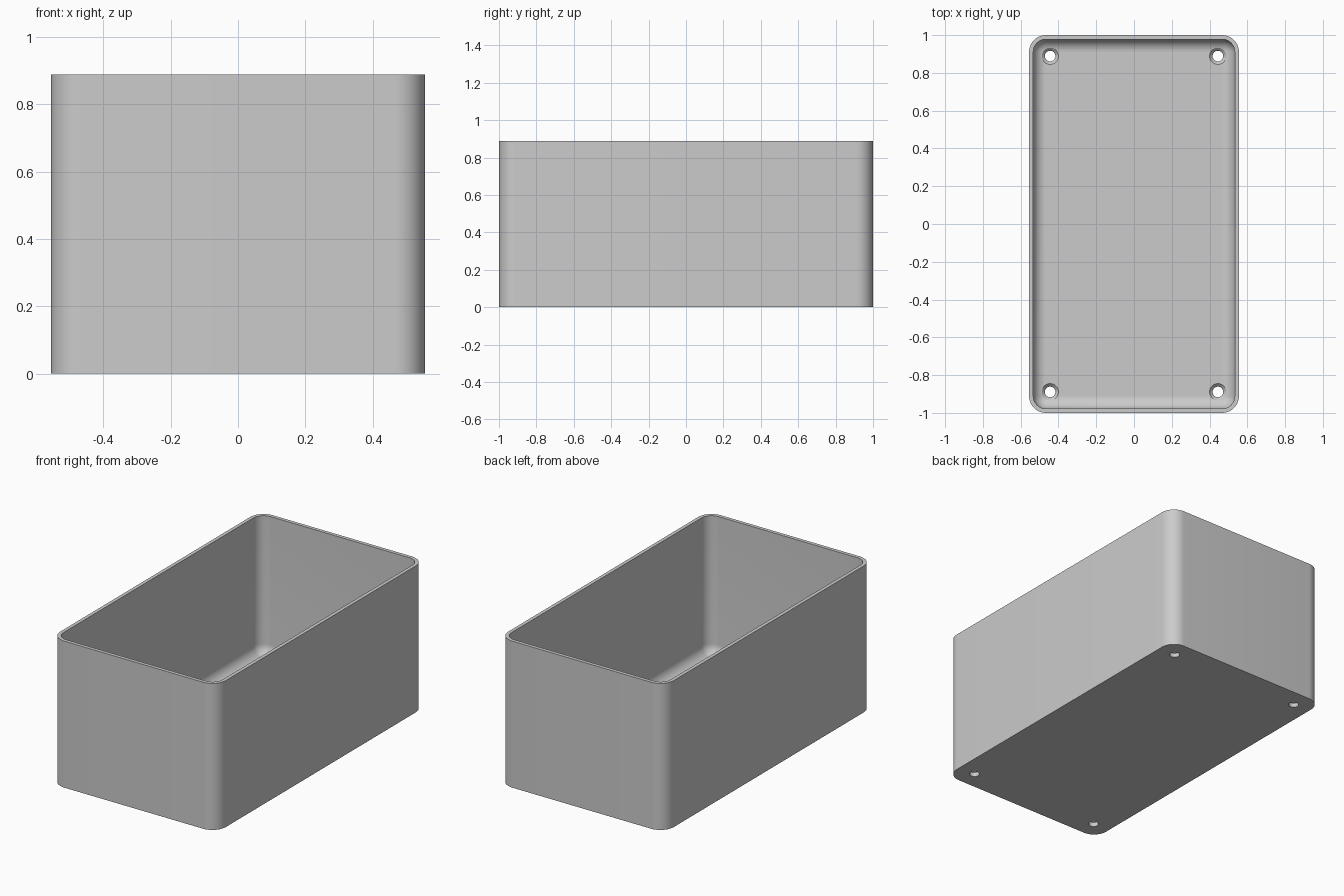
import bpy, bmesh
from math import sin, cos, pi

cube = bpy.data.objects.get("Cube")
if cube:
    bpy.data.objects.remove(cube, do_unlink=True)

HALF_X, HALF_Y, HEIGHT = 0.5555, 1.0, 0.889
WALL, FLOOR, RADIUS = 0.022, 0.044, 0.089
FILLET = RADIUS - WALL
ARC = 12

grey = bpy.data.materials.new("plain grey")
grey.use_nodes = True
grey.diffuse_color = (0.6, 0.6, 0.6, 1)
grey.node_tree.nodes["Principled BSDF"].inputs["Base Color"].default_value = (0.6, 0.6, 0.6, 1)


def rounded_loop(bm, inset, z):
    """Ring of vertices around a rounded rectangle."""
    r = max(RADIUS - inset, 0)
    cx, cy = HALF_X - inset - r, HALF_Y - inset - r
    ring = []
    for q, (sx, sy) in enumerate([(1, 1), (-1, 1), (-1, -1), (1, -1)]):
        for i in range(ARC + 1):
            a = (q + i / ARC) * pi / 2
            ring.append(bm.verts.new((sx * cx + r * cos(a), sy * cy + r * sin(a), z)))
    return ring


def skin(bm, rings):
    """Join successive rings with quads and cap both ends."""
    n = len(rings[0])
    for a, b in zip(rings, rings[1:]):
        for i in range(n):
            j = (i + 1) % n
            bm.faces.new((a[i], a[j], b[j], b[i]))
    bm.faces.new(rings[0][::-1])
    bm.faces.new(rings[-1])


def finish(bm, name):
    bmesh.ops.remove_doubles(bm, verts=bm.verts, dist=1e-5)
    bmesh.ops.recalc_face_normals(bm, faces=bm.faces)
    mesh = bpy.data.meshes.new(name)
    bm.to_mesh(mesh)
    bm.free()
    mesh.materials.append(grey)
    obj = bpy.data.objects.new(name, mesh)
    bpy.context.collection.objects.link(obj)
    return obj


# Open box: outer wall, rim, inner wall, rounded inner floor edge
bm = bmesh.new()
rings = [rounded_loop(bm, 0, 0), rounded_loop(bm, 0, HEIGHT), rounded_loop(bm, WALL, HEIGHT)]
for i in range(ARC + 1):
    a = i / ARC * pi / 2
    rings.append(rounded_loop(bm, WALL + FILLET * (1 - cos(a)), FLOOR + FILLET * (1 - sin(a))))
skin(bm, rings)
box = finish(bm, "open_box")

# Countersunk screw holes near the floor corners
bm = bmesh.new()
profile = [(0.028, -0.05), (0.028, 0.026), (0.044, FLOOR - 0.002), (0.044, 0.12)]
for x in (-0.444, 0.444):
    for y in (-0.889, 0.889):
        skin(bm, [[bm.verts.new((x + r * cos(k * pi / 16), y + r * sin(k * pi / 16), z))
                   for k in range(32)] for r, z in profile])
cutter = finish(bm, "screw_hole_cutter")
cutter.hide_render = True

cut = box.modifiers.new("screw holes", 'BOOLEAN')
cut.operation = 'DIFFERENCE'
cut.solver = 'EXACT'
cut.object = cutter

bpy.ops.object.select_all(action='DESELECT')
box.select_set(True)
bpy.context.view_layer.objects.active = box
bpy.ops.object.modifier_apply(modifier=cut.name)
bpy.data.objects.remove(cutter, do_unlink=True)
bpy.ops.object.shade_smooth_by_angle(angle=pi / 6)
